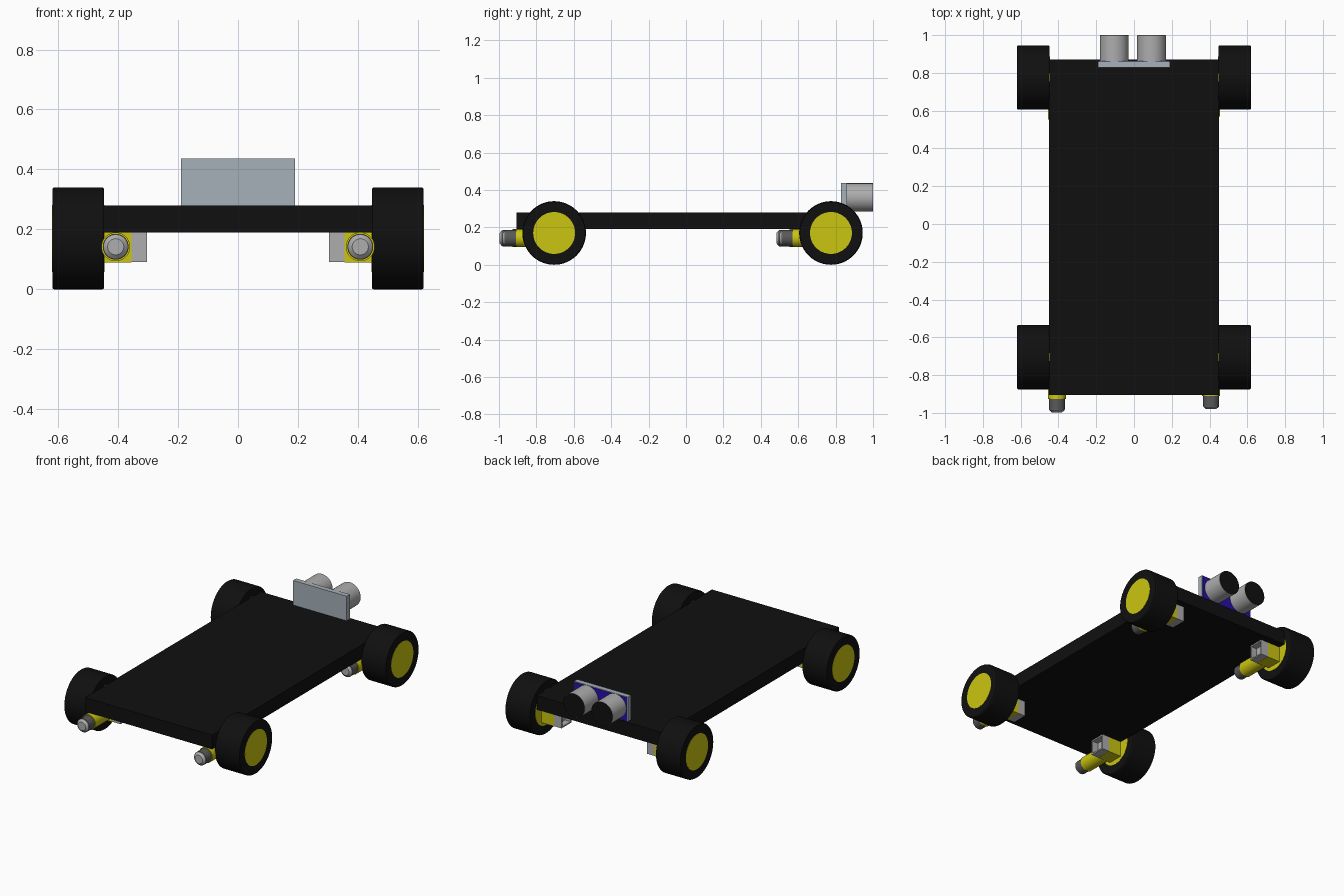
import bpy, bmesh
from math import radians, pi
from mathutils import Matrix, Vector

if "Cube" in bpy.data.objects:
    bpy.data.objects.remove(bpy.data.objects["Cube"])


def mat(name, rgb):
    m = bpy.data.materials.new(name)
    m.diffuse_color = (*rgb, 1)
    m.use_nodes = True
    m.node_tree.nodes["Principled BSDF"].inputs["Base Color"].default_value = m.diffuse_color
    return m


BLACK = mat("black", (0.005, 0.005, 0.005))
YELLOW = mat("yellow", (0.6, 0.56, 0.005))
BLUE = mat("blue", (0.02, 0.005, 0.4))
DARK = mat("dark_grey", (0.1, 0.1, 0.1))
GREY = mat("light_grey", (0.42, 0.42, 0.42))
BOARD = mat("board_grey", (0.38, 0.44, 0.48))


def finish(bm, name, material):
    bmesh.ops.recalc_face_normals(bm, faces=bm.faces)
    me = bpy.data.meshes.new(name)
    bm.to_mesh(me)
    bm.free()
    ob = bpy.data.objects.new(name, me)
    bpy.context.collection.objects.link(ob)
    me.materials.append(material)
    return ob


def box(name, lo, hi, material, open_dir=None, inset=0.012, depth=0.04):
    """Box between two corners; open_dir sinks a pocket into the face pointing that way."""
    bm = bmesh.new()
    bmesh.ops.create_cube(bm, size=1)
    for v in bm.verts:
        v.co = Vector([lo[i] + (v.co[i] + 0.5) * (hi[i] - lo[i]) for i in range(3)])
    if open_dir:
        d = Vector(open_dir)
        bm.normal_update()
        face = max(bm.faces, key=lambda f: f.normal.dot(d))
        bmesh.ops.inset_individual(bm, faces=[face], thickness=inset)
        new = bmesh.ops.extrude_discrete_faces(bm, faces=[face])["faces"][0]
        bmesh.ops.translate(bm, verts=new.verts, vec=-d * depth)
    return finish(bm, name, material)


def lathe(name, profile, axis, origin, material, sides=56):
    """Spin (radius, distance) points about 'X' or 'Y' through origin."""
    bm = bmesh.new()
    vs = [bm.verts.new((r, 0, h)) for r, h in profile]
    edges = [bm.edges.new(p) for p in zip(vs, vs[1:])]
    bmesh.ops.spin(bm, geom=vs + edges, cent=(0, 0, 0), axis=(0, 0, 1),
                   angle=2 * pi, steps=sides)
    bmesh.ops.remove_doubles(bm, verts=bm.verts, dist=1e-5)
    rot = Matrix.Rotation(pi / 2, 4, 'Y') if axis == 'X' else Matrix.Rotation(-pi / 2, 4, 'X')
    bmesh.ops.transform(bm, matrix=Matrix.Translation(origin) @ rot, verts=bm.verts)
    ob = finish(bm, name, material)
    bpy.context.view_layer.objects.active = ob
    ob.select_set(True)
    bpy.ops.object.shade_smooth_by_angle(angle=radians(30))
    ob.select_set(False)
    return ob


def disc(r, a, b):
    return [(0, a), (r, a), (r, b), (0, b)]


# Chassis plate
box("chassis", (-0.45, -0.905, 0.19), (0.45, 0.87, 0.28), BLACK)

# Wheels and drive motors at each corner
for end, y in (("front", -0.705), ("rear", 0.775)):
    for side, s in (("left", -1), ("right", 1)):
        tag = f"{end}_{side}"
        w = 0.0865
        c = (s * 0.533, y, 0.17)
        lathe(f"{tag}_tyre", [(0.11, -w), (0.166, -w), (0.17, -w + 0.006),
                              (0.17, w - 0.006), (0.166, w), (0.11, w), (0.11, -w)],
              'X', c, BLACK, 64)
        lathe(f"{tag}_hub", disc(0.112, -w - 0.001, w + 0.001), 'X', c, YELLOW, 64)

        # Gearbox, yellow barrel, dark band and pale end cap pointing forward
        xs = sorted((s * 0.355, s * 0.455))
        box(f"{tag}_gearbox", (xs[0], y - 0.05, 0.09), (xs[1], y + 0.05, 0.19), YELLOW)
        m = (s * 0.408, y, 0.142)
        t = -0.292 if s < 0 else -0.275
        lathe(f"{tag}_motor_barrel", disc(0.048, t + 0.07, -0.04), 'Y', m, YELLOW)
        lathe(f"{tag}_motor_band", disc(0.043, t + 0.015, t + 0.08), 'Y', m, DARK)
        lathe(f"{tag}_motor_cap", [(0, t), (0.027, t), (0.041, t + 0.012),
                                   (0.041, t + 0.03), (0, t + 0.03)], 'Y', m, GREY)

        # Open bracket on the inner end of the gearbox
        xs = sorted((s * 0.303, s * 0.356))
        box(f"{tag}_bracket", (xs[0], y - 0.05, 0.091), (xs[1], y + 0.05, 0.19),
            GREY, (-s, 0, 0))

# Distance sensor: board with blue face and two barrels
box("sensor_board", (-0.19, 0.828, 0.278), (0.19, 0.86, 0.437), BOARD)
box("sensor_board_face", (-0.185, 0.858, 0.282), (0.185, 0.862, 0.433), BLUE)
for side, x in (("left", -0.105), ("right", 0.093)):
    lathe(f"sensor_{side}_barrel", disc(0.076, 0, 0.138), 'Y', (x, 0.861, 0.36), GREY)
    lathe(f"sensor_{side}_lens", disc(0.075, 0.13, 0.139), 'Y', (x, 0.861, 0.36), BLACK)
